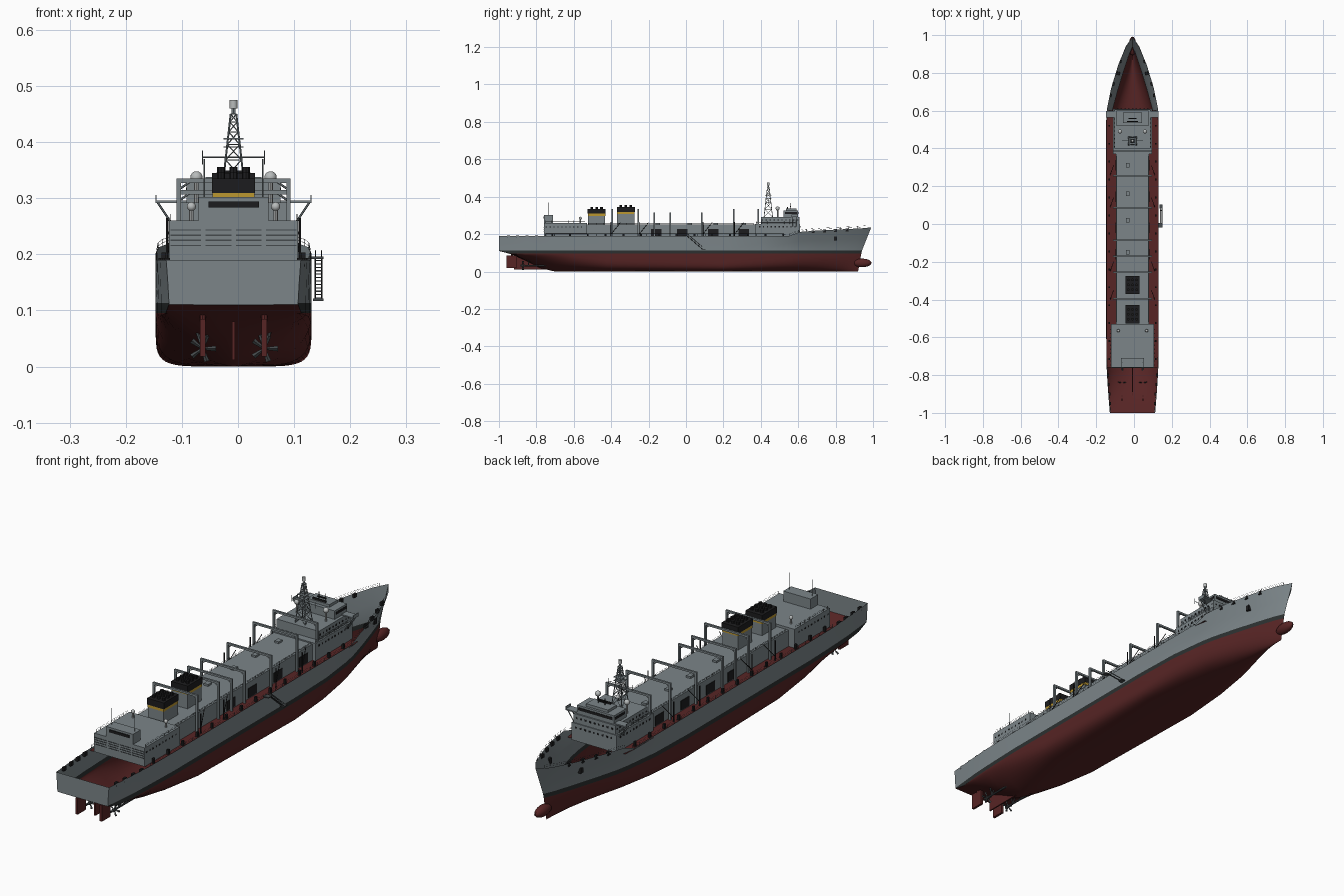
import bpy, bmesh, math
from mathutils import Vector, Matrix

if "Cube" in bpy.data.objects:
    bpy.data.objects.remove(bpy.data.objects["Cube"], do_unlink=True)

CX = -0.008          # hull centreline
SIDES = (-1, 1)


def material(name, r, g, b):
    m = bpy.data.materials.new(name)
    m.use_nodes = True
    m.diffuse_color = (r, g, b, 1)
    bsdf = next(n for n in m.node_tree.nodes if n.type == 'BSDF_PRINCIPLED')
    bsdf.inputs["Base Color"].default_value = (r, g, b, 1)
    bsdf.inputs["Roughness"].default_value = 0.7
    return m


GREY = material("ship grey", .2, .235, .25)
RED = material("oxide red", .095, .018, .018)
BOOT = material("boot black", .025, .03, .03)
BLACK = material("black", .012, .012, .013)
DARK = material("dark grey", .06, .068, .072)
YELLOW = material("funnel yellow", .5, .31, .03)
PALE = material("pale grey", .48, .5, .5)


class Part:
    """Collects simple solids into one object, in centreline coordinates."""

    def __init__(self, name, *mats):
        self.name, self.mats, self.bm = name, mats, bmesh.new()

    def box(self, x0, x1, y0, y1, z0, z1):
        size = Matrix.Diagonal((x1 - x0, y1 - y0, z1 - z0, 1))
        mid = Matrix.Translation(((x0 + x1) / 2, (y0 + y1) / 2, (z0 + z1) / 2))
        bmesh.ops.create_cube(self.bm, size=1, matrix=mid @ size)

    def wide(self, half, *yz):
        self.box(-half, half, *yz)

    def rod(self, a, b, r, n=6, r2=None):
        a, b = Vector(a), Vector(b)
        m = Matrix.Translation((a + b) / 2) @ (b - a).to_track_quat('Z', 'Y').to_matrix().to_4x4()
        bmesh.ops.create_cone(self.bm, cap_ends=True, segments=n, radius1=r,
                              radius2=r if r2 is None else r2, depth=(b - a).length, matrix=m)

    def ball(self, c, rx, ry, rz):
        m = Matrix.Translation(c) @ Matrix.Diagonal((rx, ry, rz, 1))
        bmesh.ops.create_uvsphere(self.bm, u_segments=16, v_segments=10, radius=1, matrix=m)

    def done(self, smooth=False, recalc=True):
        if recalc:
            bmesh.ops.recalc_face_normals(self.bm, faces=self.bm.faces)
        mesh = bpy.data.meshes.new(self.name)
        self.bm.to_mesh(mesh)
        self.bm.free()
        for m in self.mats:
            mesh.materials.append(m)
        ob = bpy.data.objects.new(self.name, mesh)
        ob.location.x = CX
        bpy.context.collection.objects.link(ob)
        if smooth:
            bpy.ops.object.select_all(action='DESELECT')
            ob.select_set(True)
            bpy.context.view_layer.objects.active = ob
            bpy.ops.object.shade_smooth_by_angle(angle=math.radians(35))
        return ob


# Hull stations: y, keel height, waterline half, top half, top height, fullness
STATIONS = [
    (-1, .11, .115, .12, .19, 3), (-.94, .094, .121, .125, .19, 2.5),
    (-.86, .06, .129, .131, .19, 1.8), (-.78, .018, .133, .136, .19, 1.35),
    (-.7, 0, .136, .138, .19, 1.5), (-.6, 0, .139, .139, .19, 2.2),
    (-.42, 0, .139, .139, .19, 4), (.2, 0, .139, .139, .19, 6),
    (.4, 0, .133, .139, .19, 4), (.55, 0, .115, .139, .19, 3),
    (.61, 0, .104, .135, .212, 2.6), (.7, 0, .078, .113, .22, 2.3),
    (.8, 0, .046, .076, .226, 2), (.88, 0, .018, .036, .231, 1.8),
    (.92, 0, 0, 0, .236, 1.8)]


def rake(y, z):
    w = max(0, (y - .61) / .31)
    return y + w * (.18 * z if z < .11 else .02 + .4 * (z - .11))


def section(y, keel, wl, top, ztop, n):
    zb, zc = max(.095, keel + .001), max(.113, keel + .002)
    pts = []
    for i in range(12):
        a = math.pi / 2 * i / 11
        pts.append((wl * math.sin(a) ** (2 / n),
                    keel + (zb - keel) * (1 - abs(math.cos(a)) ** (2 / n))))
    pts.append((wl, zc))
    for t in (.5, 1):
        pts.append((wl + (top - wl) * t ** 1.2, zc + (ztop - zc) * t))
    return [(x, rake(y, z), z) for x, z in pts]


def top_edge(y):
    """Half width and height of the hull's upper edge at y."""
    rows = [(rake(s[0], s[4]), s[3], s[4]) for s in STATIONS]
    for a, b in zip(rows, rows[1:]):
        if y <= b[0]:
            t = (y - a[0]) / (b[0] - a[0])
            return a[1] + (b[1] - a[1]) * t, a[2] + (b[2] - a[2]) * t
    return 0, rows[-1][2]


# Open hull shell, painted by height band
hull = Part("hull", GREY, BOOT, RED)
loops = []
for st in STATIONS:
    half = section(*st)
    full = [(-x, y, z) for x, y, z in reversed(half[1:])] + half
    loops.append([hull.bm.verts.new(p) for p in full])
count = len(loops[0])
for a, b in zip(loops, loops[1:]):
    for i in range(count - 1):
        f = hull.bm.faces.new((a[i], a[i + 1], b[i + 1], b[i]))
        level = abs(i + .5 - (count - 1) / 2)
        f.material_index = 0 if level > 12 else 1 if level > 11 else 2
hull.bm.faces.new(loops[0])
bmesh.ops.remove_doubles(hull.bm, verts=hull.bm.verts, dist=1e-5)
hull.done(smooth=True)

# Red main deck between the fore and aft wells
deck = Part("main_deck", RED)
rows = []
for y in (-.76, -.6, -.4, 0, .4, .55, .6):
    w = top_edge(y)[0] - .001
    rows.append([deck.bm.verts.new((s * w, y, .183)) for s in SIDES])
for a, b in zip(rows, rows[1:]):
    deck.bm.faces.new((a[0], a[1], b[1], b[0]))
deck.done()

# Bulb, skeg, rudders and shaft struts
under = Part("bulb_skeg_rudders", RED)
under.ball((0, .942, .046), .02, .05, .023)
under.wide(.003, -.92, -.72, .012, .08)
for s in SIDES:
    under.box(s * .055 - .005, s * .055 + .005, -.96, -.905, .018, .085)
    under.rod((s * .055, -.93, .08), (s * .055, -.93, .105), .006, 8)
under.done(smooth=True)

props = Part("propellers_and_shafts", DARK)
for s in SIDES:
    c = Vector((s * .055, -.872, .032))
    props.rod(c, c + Vector((0, .25, 0)), .004, 8)
    props.rod(c + Vector((0, -.012, 0)), c + Vector((0, .012, 0)), .006, 8)
    for k in range(5):
        a = k * math.tau / 5
        d = Vector((math.cos(a), 0, math.sin(a)))
        props.rod(c, c + d * .024, .002, 4, .005)
    for dx in (-.02, .02):
        props.rod(c + Vector((0, .03, 0)), c + Vector((dx, .035, .06)), .003)
props.done()

# Deckhouses and bridge tiers
house = Part("deckhouses", GREY)
house.wide(.115, -.76, -.53, .183, .26)
house.box(-.062, .062, -.76, -.71, .26, .302)
house.wide(.088, -.53, .38, .183, .25)
house.wide(.102, .37, .61, .183, .255)
house.wide(.096, .4, .606, .255, .292)
house.wide(.084, .52, .6, .292, .327)
house.wide(.05, .535, .59, .327, .338)
house.wide(.139, .565, .598, .291, .296)
for s in SIDES:
    house.box(s * .138 - .001, s * .138 + .001, .565, .598, .296, .306)
    for y in (.57, .59):
        house.rod((s * .135, y, .292), (s * .1, y, .24), .002)
for y in (-.47, -.32, -.15, .02, .16, .31):
    house.box(-.035, -.015, y - .012, y + .012, .25, .258)
house.done()

# Gantry frames over the cargo houses
frames = Part("cargo_gantries", GREY)
for y in (-.395, -.255, -.17, -.085, .085, .255, .385):
    h = .315 if -.2 < y < .2 else .335
    for s in SIDES:
        frames.box(s * .098 - .004, s * .098 + .004, y - .004, y + .004, .183, h)
        frames.rod((s * .098, y, h - .02), (s * .075, y, h - .004), .002)
    frames.wide(.102, y - .004, y + .004, h - .008, h)
frames.done()

# Windows, louvres and doors as thin plates
plates = Part("windows_and_doors", BLACK)
plates.wide(.045, -.763, -.759, .283, .294)
plates.wide(.078, .599, .602, .308, .319)
for s in SIDES:
    x = s * .084
    plates.box(x - .001, x + .001, .53, .595, .308, .319)
    for y in (-.16, -.02, .145, .31):
        plates.box(s * .088 - .002, s * .088 + .002, y - .028, y + .028, .187, .226)
    for i in range(10):
        y = .39 + i * .021
        plates.box(s * .102 - .001, s * .102 + .001, y, y + .007, .235, .242)
        plates.box(s * .096 - .001, s * .096 + .001, y + .015, y + .022, .272, .279)
        y -= 1.14
        plates.box(s * .115 - .001, s * .115 + .001, y, y + .006, .235, .241)
for i in range(9):
    x = -.083 + i * .02
    for z, y in ((.235, .61), (.272, .606)):
        plates.box(x, x + .008, y - .001, y + .001, z, z + .007)
plates.done()
louvres = Part("aft_louvres", DARK)
for i in range(4):
    z = .215 + i * .009
    for s in SIDES:
        for a, b in ((.004, .05), (.058, .112)):
            louvres.box(min(s * a, s * b), max(s * a, s * b), -.762, -.759, z, z + .002)
louvres.done()

# Funnels: grey base, yellow band, black cap and pipes
for label, y, top in (("aft", -.478, .335), ("forward", -.322, .345)):
    for part, mat, z0, z1, grow in (("base", GREY, .25, top - .037, 0), ("band", YELLOW, top - .037, top - .026, .001),
                                    ("cap", BLACK, top - .026, top, .002)):
        f = Part(f"{label}_funnel_{part}", mat)
        f.wide(.036 + grow, y - .046 - grow, y + .046 + grow, z0, z1)
        if mat is BLACK:
            for x in (-.022, 0, .022):
                for dy in (-.026, 0, .026):
                    f.rod((x, y + dy, top), (x, y + dy, top + .011), .007, 8)
        f.done()

# Lattice mast with yard and platforms
mast = Part("lattice_mast", GREY)
MY, CORNERS = .44, ((-1, -1), (1, -1), (1, 1), (-1, 1))
levels = [.29 + .16 * (1 - .8 ** i) / (1 - .8 ** 6) for i in range(7)]


def leg(c, z):
    w = .023 - .018 * (z - .29) / .16
    return c[0] * w, MY + c[1] * w, z


for a, b in zip(levels, levels[1:]):
    for c, d in zip(CORNERS, CORNERS[1:] + CORNERS[:1]):
        mast.rod(leg(c, a), leg(c, b), .0018)
        mast.rod(leg(c, b), leg(d, b), .001, 4)
        mast.rod(leg(c, a), leg(d, b), .001, 4)
        mast.rod(leg(d, a), leg(c, b), .001, 4)
mast.rod((-.055, MY, .373), (.055, MY, .373), .0012)
for s in SIDES:
    mast.rod((s * .055, MY, .36), (s * .055, MY, .385), .001, 4)
    mast.rod((s * .052, -.735, .26), (s * .052, -.735, .37), .0013)
for z in (.39, .405):
    mast.wide(.018, MY - .018, MY + .018, z, z + .002)
mast.rod((0, MY, .45), (0, MY, .46), .004)
mast.done()

# Radar domes and mast-head drum
domes = Part("domes", PALE)
domes.rod((0, MY, .46), (0, MY, .475), .007, 12)
for s in SIDES:
    for x, y, z, r, base in ((.066, .49, .337, .011, .29), (.075, -.565, .285, .008, .258)):
        domes.ball((s * x, y, z), r, r, r)
        domes.rod((s * x, y, base), (s * x, y, z), .004, 8)
domes.done(smooth=True)

# Deck gear: derrick posts, bitts, anchors, roof radar
gear = Part("deck_gear", BLACK)
for s in SIDES:
    for y in (-.4, -.25, .09, .26):
        gear.rod((s * .118, y, .183), (s * .118, y, .265), .0025)
        gear.rod((s * .118, y, .2), (s * .1, y + .05, .262), .0015)
    for i in range(14):
        gear.box(s * .124 - .004, s * .124 + .004, -.72 + i * .095, -.71 + i * .095, .183, .203)
    for y in (-.95, -.9, -.85, -.8, .68, .74, .8, .86):
        w, z = top_edge(y)
        x = s * (w - .006)
        gear.box(x - .005, x + .005, y - .008, y + .008, z - .012, z + .003)
    gear.box(s * .071 - .006, s * .071 + .006, .79, .806, .165, .188)
    gear.rod((s * .015, .56, .338), (s * .015, .56, .365), .001)
gear.wide(.02, .555, .56, .345, .349)
gear.wide(.03, .54, .545, .338, .346)
gear.done()

# Railings along the sheer and house tops
rails = Part("railings", DARK)


def rail(pts, h=.012):
    up = Vector((0, 0, h))
    for p in pts:
        rails.rod(p, Vector(p) + up, .0006, 4)
    for p, q in zip(pts, pts[1:]):
        for k in (.5, 1):
            rails.rod(Vector(p) + up * k, Vector(q) + up * k, .0004, 4)


for s in SIDES:
    sheer = [(y, *top_edge(y)) for y in [-.75 + .045 * i for i in range(39)]]
    rail([(s * (w - .001), y, z) for y, w, z in sheer])
    rail([(s * .113, -.75 + .03 * i, .26) for i in range(8)])
    rail([(s * .1, .375 + .03 * i, .255) for i in range(8)])
    rail([(s * .086, -.52 + .04 * i, .25) for i in range(23)], .008)
rails.done()

# Boarding ladder on the left side
ladder = Part("boarding_ladder", DARK)
for x in (.146, .157):
    ladder.rod((x, .0, .195), (x, .085, .122), .0015)
    ladder.rod((x, .0, .207), (x, .085, .134), .0008, 4)
for i in range(13):
    t = i / 12
    ladder.box(.146, .157, .085 * t - .002, .085 * t + .002, .194 - .073 * t, .196 - .073 * t)
ladder.box(.142, .16, .082, .104, .117, .121)
ladder.box(.134, .16, -.018, .004, .192, .196)
ladder.done()
